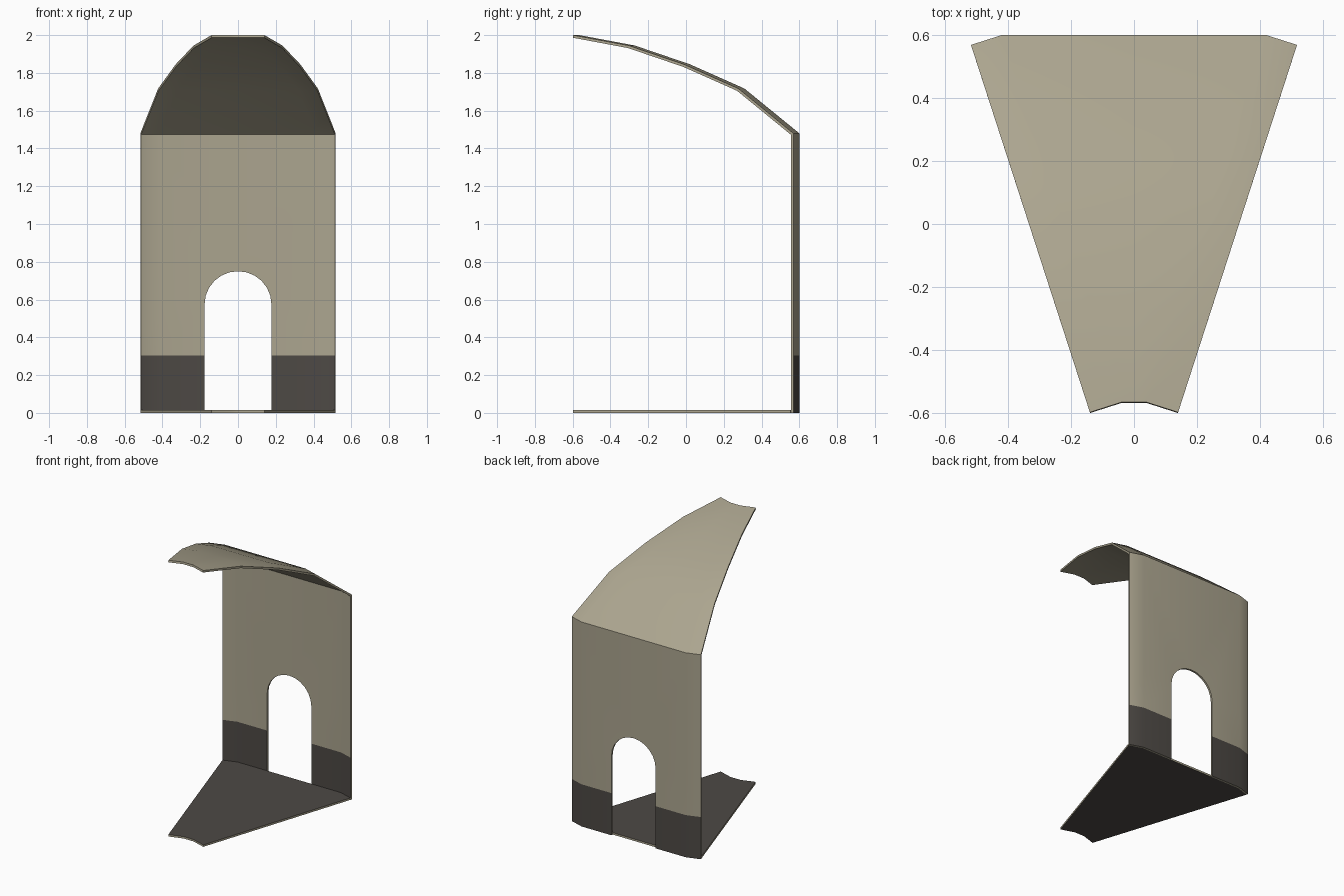
import bpy
import bmesh
from math import sin, cos, pi

if "Cube" in bpy.data.objects:
    bpy.data.objects.remove(bpy.data.objects["Cube"], do_unlink=True)

THICK = 0.014
EAVE, BAND, SPRING = 1.48, 0.305, 0.575
DOOR_W, DOOR_H = 0.177, 0.75


def material(name, rgb):
    mat = bpy.data.materials.new(name)
    mat.use_nodes = True
    mat.diffuse_color = (*rgb, 1)
    mat.node_tree.nodes["Principled BSDF"].inputs["Base Color"].default_value = (*rgb, 1)
    return mat


MATS = [material("beige plaster", (0.41, 0.375, 0.275)),
        material("dark stone", (0.075, 0.067, 0.059))]


def ring(x, z):
    """Half of a wedge cross line: centre, chamfer corner and side edge."""
    y = -0.597 + (x - 0.14) * 3.09
    return [(0, y + 0.032, z), (x - 0.1, y + 0.032, z), (x, y, z)]


def face(bm, points, mat=0):
    f = bm.faces.new([bm.verts.new(p) for p in points])
    f.material_index = mat
    return f


def finish(name, bm):
    """Weld the half mesh, mirror it, thicken it inwards and smooth it."""
    bmesh.ops.remove_doubles(bm, verts=bm.verts[:], dist=0.0005)
    mesh = bpy.data.meshes.new(name)
    bm.to_mesh(mesh)
    bm.free()
    ob = bpy.data.objects.new(name, mesh)
    bpy.context.collection.objects.link(ob)
    for mat in MATS:
        mesh.materials.append(mat)
    mirror = ob.modifiers.new("mirror", 'MIRROR')
    mirror.use_clip = True
    solid = ob.modifiers.new("thickness", 'SOLIDIFY')
    solid.thickness = THICK
    solid.offset = -1
    solid.use_even_offset = True
    solid.material_offset_rim = -1      # cut edges stay plaster
    bpy.ops.object.select_all(action='DESELECT')
    ob.select_set(True)
    bpy.context.view_layer.objects.active = ob
    for mod in ("mirror", "thickness"):
        bpy.ops.object.modifier_apply(modifier=mod)
    bpy.ops.object.shade_smooth_by_angle(angle=pi / 6)
    weighted = ob.modifiers.new("weighted normals", 'WEIGHTED_NORMAL')
    weighted.keep_sharp = True
    return ob


# Curved roof and back wall as one shell
bm = bmesh.new()
rings = [ring(x, z) for x, z in
         ((0.14, 2.0), (0.235, 1.945), (0.33, 1.845), (0.423, 1.717), (0.517, EAVE))]
for a, b in zip(rings, rings[1:]):
    for i in range(2):
        face(bm, (a[i], a[i + 1], b[i + 1], b[i]))

# Wall rows: side chamfer, then the panel beside the doorway
levels = [EAVE, SPRING, BAND, 0]
rows = [ring(0.517, z) for z in levels]
back_y = rows[0][0][1]
for top, low, z in zip(rows, rows[1:], levels):
    dark = int(z == BAND)
    face(bm, (top[1], top[2], low[2], low[1]), dark)
    if z != EAVE:
        face(bm, ((DOOR_W, back_y, top[1][2]), top[1], low[1],
                  (DOOR_W, back_y, low[1][2])), dark)

# Panel over the doorway arch
arch = [(DOOR_W * cos(t * pi / 12), back_y, SPRING + (DOOR_H - SPRING) * sin(t * pi / 12))
        for t in range(7)]
face(bm, [rows[0][0], rows[0][1], rows[1][1]] + arch)
finish("wall_and_roof", bm)

# Floor slab
bm = bmesh.new()
front, back = ring(0.14, THICK), ring(0.5125, THICK)
face(bm, front + back[::-1], 1)
finish("floor", bm)
